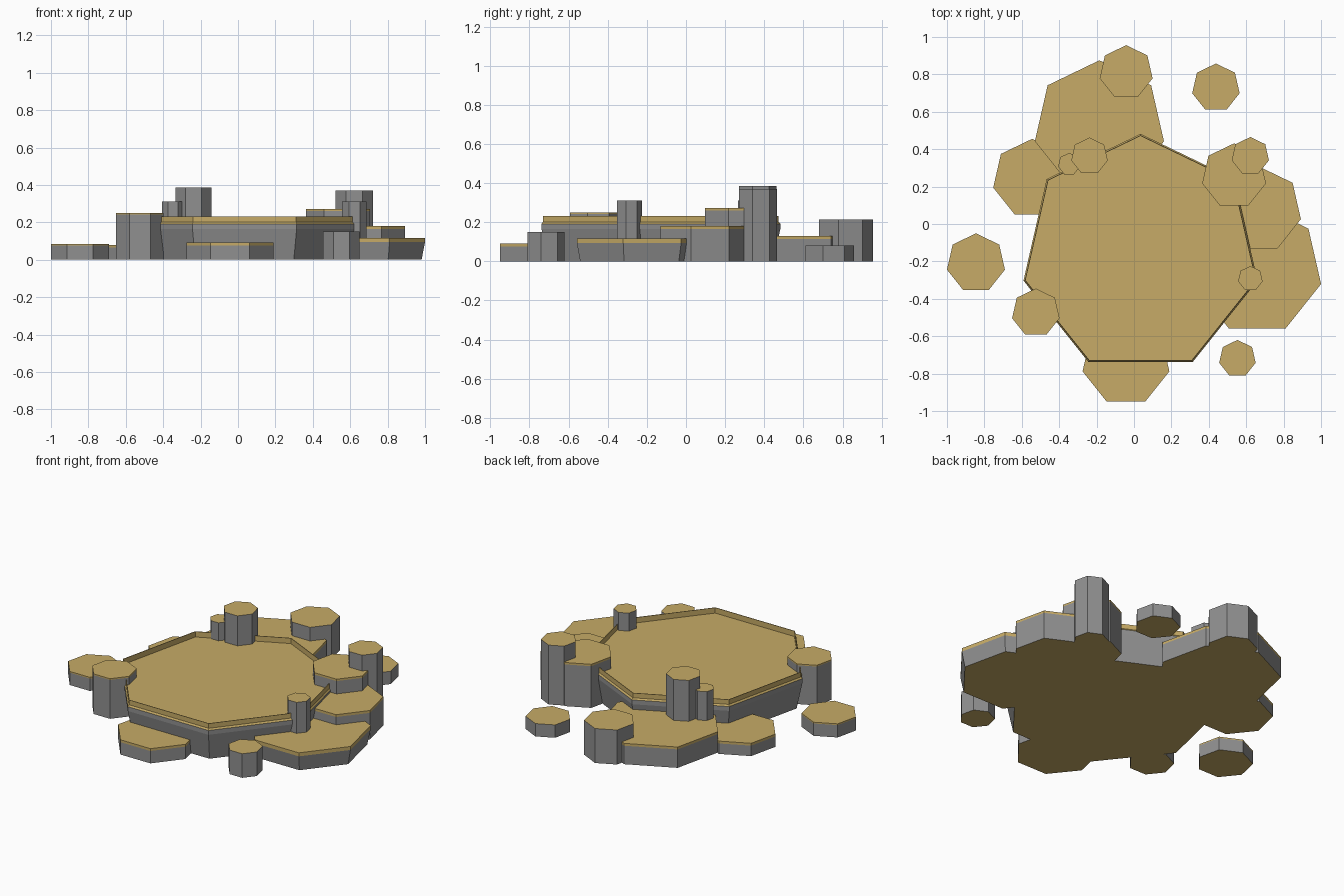
import bpy, bmesh, math

if "Cube" in bpy.data.objects:
    bpy.data.objects.remove(bpy.data.objects["Cube"])


def material(name, color):
    m = bpy.data.materials.new(name)
    m.diffuse_color = (*color, 1)
    m.use_nodes = True
    m.node_tree.nodes["Principled BSDF"].inputs["Base Color"].default_value = m.diffuse_color
    return m


STONE = material("grey stone", (0.28, 0.28, 0.28))
SAND = material("sand", (0.57, 0.41, 0.135))


def heptagon_stack(name, cx, cy, profile, bands):
    """Stack heptagon rings (radius, z); bands gives the material of each wall band."""
    bm = bmesh.new()
    rings = []
    for r, z in profile:
        rings.append([bm.verts.new((cx + r * math.cos(math.pi / 2 + k * math.tau / 7),
                                    cy + r * math.sin(math.pi / 2 + k * math.tau / 7), z))
                      for k in range(7)])
    for a, b, mat in zip(rings, rings[1:], bands):
        for k in range(7):
            n = (k + 1) % 7
            bm.faces.new((a[k], a[n], b[n], b[k])).material_index = mat
    # sand caps above and below
    bm.faces.new(rings[-1]).material_index = 1
    bm.faces.new(rings[0][::-1]).material_index = 1
    me = bpy.data.meshes.new(name)
    bm.to_mesh(me)
    bm.free()
    me.materials.append(STONE)
    me.materials.append(SAND)
    ob = bpy.data.objects.new(name, me)
    bpy.context.collection.objects.link(ob)


def slab(name, cx, cy, r, top, edge=0.015, foot=1.0):
    """Stone slab with a thin sand edge on top."""
    heptagon_stack(name, cx, cy, [(r * foot, 0), (r, top - edge), (r, top)], [0, 1])


def column(name, cx, cy, r, top):
    """Plain stone column with a sand top."""
    heptagon_stack(name, cx, cy, [(r, 0), (r, top)], [0])


# main plateau: flared foot, stone lip, sand bevel, thin raised rim, sunken floor
R = 0.642
heptagon_stack("main_plateau", 0.035, -0.16,
               [(R * 0.945, 0), (R, 0.165), (R, 0.192), (R - 0.008, 0.202),
                (R - 0.008, 0.232), (R - 0.012, 0.232), (R - 0.012, 0.198)],
               [0, 0, 1, 1, 1, 1])

# slabs around the plateau
slab("right_slab", 0.659, -0.243, 0.35, 0.117, 0.022, 0.945)
slab("right_middle_slab", 0.668, 0.077, 0.23, 0.18)
slab("back_slab", -0.185, 0.521, 0.354, 0.13)
slab("left_slab", -0.545, 0.242, 0.213, 0.08)
slab("front_slab", -0.043, -0.735, 0.238, 0.092)
slab("far_left_slab", -0.845, -0.209, 0.159, 0.085, 0.008)
slab("front_left_column", -0.525, -0.475, 0.13, 0.25, 0.008)
slab("back_right_column", 0.535, 0.256, 0.175, 0.272, 0.012)

# plain columns
for name, cx, cy, r, top in [
    ("front_right_column", 0.553, -0.72, 0.1, 0.15),
    ("rim_column", 0.622, -0.292, 0.067, 0.31),
    ("tall_right_column", 0.622, 0.363, 0.102, 0.37),
    ("far_back_stone", 0.438, 0.728, 0.13, 0.08),
    ("back_column", -0.042, 0.811, 0.145, 0.215),
    ("tall_left_column", -0.238, 0.362, 0.1, 0.385),
    ("small_left_column", -0.347, 0.32, 0.06, 0.31),
]:
    column(name, cx, cy, r, top)
